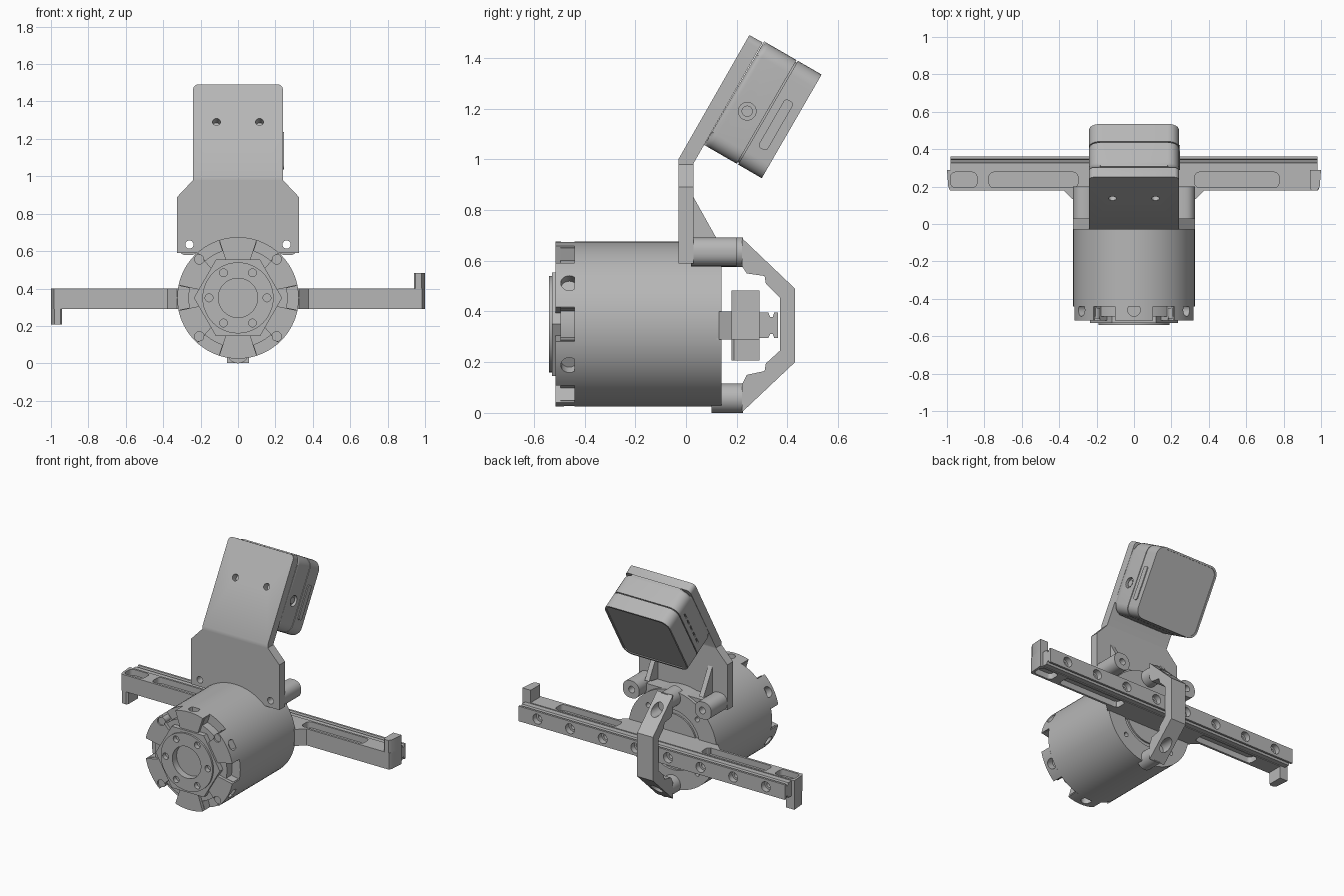
import bpy, bmesh, math
from mathutils import Matrix, Vector

if "Cube" in bpy.data.objects:
    bpy.data.objects.remove(bpy.data.objects["Cube"], do_unlink=True)

grey = bpy.data.materials.new("machined_grey")
grey.use_nodes = True
TONE = (0.47, 0.47, 0.47, 1)
grey.diffuse_color = TONE
grey.node_tree.nodes["Principled BSDF"].inputs["Base Color"].default_value = TONE

AXIS_Z = 0.35          # height of the motor axis
BAR_Z = 0.345          # height of the cross bar
parts = []


def circle(r, cx=0.0, cy=0.0, n=32, start=0.0):
    return [(cx + r * math.cos(start + 2 * math.pi * i / n),
             cy + r * math.sin(start + 2 * math.pi * i / n)) for i in range(n)]


def rect(x0, x1, y0, y1, r=0.0, n=6):
    if not r:
        return [(x0, y0), (x1, y0), (x1, y1), (x0, y1)]
    pts = []
    corners = [(x1 - r, y1 - r), (x0 + r, y1 - r), (x0 + r, y0 + r), (x1 - r, y0 + r)]
    for q, (cx, cy) in enumerate(corners):
        for i in range(n + 1):
            a = (q + i / n) * math.pi / 2
            pts.append((cx + r * math.cos(a), cy + r * math.sin(a)))
    return pts


def sector(r0, r1, mid, half, n=10):
    angles = [mid - half + 2 * half * i / n for i in range(n + 1)]
    ring = lambda r, seq: [(r * math.cos(a), AXIS_Z + r * math.sin(a)) for a in seq]
    return ring(r1, angles) + ring(r0, reversed(angles))


def prism(name, pts, axis, lo, hi, matrix=None, bevel=None, width=0.0, segs=4):
    """Extrude a 2D outline along an axis; bevel is a rule that picks edges."""
    place = {"x": lambda p, d: (d, p[0], p[1]),
             "y": lambda p, d: (p[0], d, p[1]),
             "z": lambda p, d: (p[0], p[1], d)}[axis]
    bm = bmesh.new()
    a = [bm.verts.new(place(p, lo)) for p in pts]
    b = [bm.verts.new(place(p, hi)) for p in pts]
    bm.faces.new(a)
    bm.faces.new(b)
    for i in range(len(pts)):
        j = (i + 1) % len(pts)
        bm.faces.new((a[i], a[j], b[j], b[i]))
    if bevel:
        edges = [e for e in bm.edges if all(bevel(v.co) for v in e.verts)]
        bmesh.ops.bevel(bm, geom=edges, offset=width, segments=segs, profile=0.5, affect="EDGES")
    bmesh.ops.recalc_face_normals(bm, faces=bm.faces)
    if matrix:
        bm.transform(matrix)
    me = bpy.data.meshes.new(name)
    bm.to_mesh(me)
    bm.free()
    me.materials.append(grey)
    ob = bpy.data.objects.new(name, me)
    bpy.context.collection.objects.link(ob)
    parts.append(ob)
    return ob


def cut(target, cutters):
    for c in cutters:
        c.hide_render = True
        mod = target.modifiers.new("cut", "BOOLEAN")
        mod.operation, mod.solver, mod.object = "DIFFERENCE", "EXACT", c
    deps = bpy.context.evaluated_depsgraph_get()
    mesh = bpy.data.meshes.new_from_object(target.evaluated_get(deps))
    target.modifiers.clear()
    target.data = mesh
    for c in cutters:
        parts.remove(c)
        bpy.data.objects.remove(c, do_unlink=True)


def hole_y(x, z, r, lo, hi, matrix=None):
    return prism("hole", circle(r, x, z, 20), "y", lo, hi, matrix)


# Motor housing with a stepped rear face
housing = prism("motor_housing", circle(0.325, 0, AXIS_Z, 72), "y", -0.44, 0.14)
rear_holes = [hole_y(0.255 * math.cos(a), AXIS_Z + 0.255 * math.sin(a), 0.016, 0.1, 0.2)
              for a in [math.radians(45 + 90 * k) for k in range(4)]]
cut(housing, rear_holes + [prism("recess", circle(0.2, 0, AXIS_Z, 48), "y", 0.125, 0.2)])
prism("rear_bearing", circle(0.17, 0, AXIS_Z, 48), "y", 0.1, 0.135)

# Front cap: recessed core, raised sectors with radial screw holes
core = prism("front_cap_core", circle(0.318, 0, AXIS_Z, 72), "y", -0.495, -0.435)
gaps, screws, bores = [], [], []
for k in range(6):
    mid = math.radians(60 * k)
    gaps.append(prism("gap", sector(0.265, 0.4, mid, math.radians(11.5)), "y", -0.6, -0.44))
for k in range(4):
    a = math.radians(45 + 90 * k)
    screws.append((0.292 * math.cos(a), AXIS_Z + 0.292 * math.sin(a)))
for k in range(6):
    turn = Matrix.Translation((0, -0.46, AXIS_Z)) @ Matrix.Rotation(math.radians(60 * k), 4, "Y")
    bores.append(prism("bore", circle(0.035, 0, 0, 20), "z", 0.27, 0.4, turn))
cut(core, gaps + bores)
for k in range(6):
    mid = math.radians(30 + 60 * k)
    block = prism("front_cap_sector", sector(0.2, 0.325, mid, math.radians(18)), "y", -0.515, -0.438)
    turn = Matrix.Translation((0, -0.46, AXIS_Z)) @ Matrix.Rotation(math.pi / 2 - mid, 4, "Y")
    cutters = [prism("bore", circle(0.034, 0, 0, 20), "z", 0.28, 0.4, turn)]
    cutters += [hole_y(x, z, 0.026, -0.6, -0.48) for x, z in screws]
    cut(block, cutters)
for x, z in screws:
    prism("cap_screw", circle(0.026, x, z, 20), "y", -0.505, -0.45)

# Output hub: hexagonal flange, round face, bolt circle and bore
hexagon = prism("hub_hex_flange", circle(0.236, 0, AXIS_Z, 6), "y", -0.528, -0.45)
hub = prism("hub_face", circle(0.19, 0, AXIS_Z, 48), "y", -0.54, -0.46)
for ob in (hexagon, hub):
    cutters = [prism("bore", circle(0.105, 0, AXIS_Z, 40), "y", -0.6, -0.455)]
    cutters += [hole_y(0.155 * math.cos(k * math.pi / 3), AXIS_Z + 0.155 * math.sin(k * math.pi / 3),
                       0.021, -0.6, -0.51) for k in range(6)]
    cut(ob, cutters)

# Bracket: shouldered lower plate, tilted upper plate
outline = [(-0.325, 0.59), (0.325, 0.59), (0.325, 0.89), (0.24, 0.98), (-0.24, 0.98), (-0.325, 0.89)]
lower = prism("bracket_lower_plate", outline, "y", -0.03, 0.03)
tilt = Matrix.Translation((0, -0.03, 1.0)) @ Matrix.Rotation(math.radians(-30), 4, "X")
bend = [(-0.03, 0.975), (-0.03, 1.0), (0.25, 1.49), (0.302, 1.461), (0.03, 0.985), (0.03, 0.975)]
upper = prism("bracket_upper_plate", bend, "x", -0.24, 0.24,
              bevel=lambda c: c.z > 1.4, width=0.0)
# Rounded top corners of the tilted plate
cut(upper, [prism("trim", [(s * 0.21 + s * 0.03 * math.sin(t), 0.536 + 0.03 * math.cos(t))
                           for t in [i * math.pi / 12 for i in range(7)]] + [(s * 0.3, 0.536), (s * 0.3, 0.62), (s * 0.21, 0.62)],
                  "y", -0.1, 0.2, tilt) for s in (-1, 1)])
cut(upper, [hole_y(s * 0.115, 0.335, 0.021, -0.1, 0.045, tilt) for s in (-1, 1)])
prism("bracket_saddle", rect(-0.22, 0.22, 0.59, 0.66), "y", 0.0, 0.12)
cut(lower, [hole_y(s * 0.26, 0.635, 0.022, -0.1, 0.1) for s in (-1, 1)])
for s in (-1, 1):
    lug = prism("bracket_lug", rect(s * 0.265 - 0.06, s * 0.265 + 0.06, 0.578, 0.692, 0.05), "y", 0.02, 0.2)
    cut(lug, [hole_y(s * 0.26, 0.635, 0.022, -0.1, 0.3)])
    prism("bracket_rib", [(0.02, 0.87), (0.03, 0.85), (0.125, 0.68), (0.02, 0.66)], "x",
          s * 0.2 - 0.016, s * 0.2 + 0.016)

# Camera: two rounded shells with a seam, back panel, side port and slits
camera_front = prism("camera_front_shell", rect(-0.24, 0.24, 0.1, 0.572, 0.06), "y", 0.06, 0.208, tilt,
                     lambda c: c.y < 0.07, 0.025)
prism("camera_seam", rect(-0.232, 0.232, 0.108, 0.564, 0.055), "y", 0.2, 0.22, tilt)
camera_back = prism("camera_back_shell", rect(-0.24, 0.24, 0.1, 0.572, 0.06), "y", 0.214, 0.322, tilt)
cut(camera_back, [prism("panel", rect(-0.228, 0.228, 0.112, 0.56, 0.05), "y", 0.316, 0.4, tilt)])
cut(camera_front, [prism("port", circle(0.035, 0.14, 0.3, 24), "x", 0.22, 0.3, tilt)]
    + [prism("slit", rect(0.165, 0.175, z, z + 0.04), "x", -0.3, -0.23, tilt)
       for z in (0.2, 0.26, 0.32, 0.38, 0.44)])
prism("camera_port_ring", circle(0.022, 0.14, 0.3, 24), "x", 0.2, 0.232, tilt)
prism("camera_side_button", rect(0.245, 0.285, 0.2, 0.42, 0.015), "x", 0.23, 0.246, tilt)

# Cross bar: pocketed arms, opposite end hooks, centre mount
ends = rect(-1, 1, 0.18, 0.29)
arm = prism("cross_arm", ends, "z", 0.29, 0.4,
            bevel=lambda c: False)
cutters = []
for s, z0, z1 in ((1, 0.36, 0.5), (-1, 0.2, 0.33)):
    for x0, x1 in ((-0.775, -0.3), (0.325, 0.775), (-0.98, -0.84)):
        lo, hi = sorted((s * x0, s * x1))
        cutters.append(prism("pocket", rect(lo, hi, 0.195, 0.277, 0.025), "z", z0, z1))
for s in (-1, 1):
    cutters.append(prism("end_trim", [(s * 0.98, 0.17), (s * 1.1, 0.17), (s * 1.1, 0.29), (s * 1.0, 0.29),
                                      (s * 0.993, 0.2)], "z", 0.1, 0.6))
cut(arm, cutters)
for s in (-1, 1):
    foot = [(s * 0.94, 0.29), (s * 0.94, 0.19), (s * 0.95, 0.18), (s * 0.98, 0.18), (s * 0.993, 0.2), (s, 0.29)]
    lo, hi = sorted((BAR_Z + s * 0.05, BAR_Z + s * 0.138))
    prism("end_hook", foot, "z", lo, hi)
    prism("arm_gusset", [(s * 0.25, 0.125), (s * 0.325, 0.13), (s * 0.38, 0.182), (s * 0.25, 0.2)],
          "z", 0.29, 0.4)
prism("centre_mount", rect(-0.32, 0.32, 0.12, 0.2), "z", 0.29, 0.4)

# Linear rail with side grooves and counterbored holes
half = [(0.285, 0.05), (0.325, 0.05), (0.332, 0.033), (0.342, 0.033), (0.348, 0.05), (0.362, 0.05)]
profile = [(y, BAR_Z + h) for y, h in half] + [(y, BAR_Z - h) for y, h in reversed(half)]
rail = prism("linear_rail", profile, "x", -0.98, 0.98)
cutters = []
for k in range(8):
    x = -0.84 + 0.24 * k
    cutters += [hole_y(x, BAR_Z, 0.033, 0.325, 0.4), hole_y(x, BAR_Z, 0.019, 0.295, 0.4)]
cut(rail, cutters)

# Rear handle: angled strap bolted to round posts
strap = [(0.22, 0.69), (0.43, 0.49), (0.43, 0.2), (0.22, 0.002), (0.22, 0.11), (0.24, 0.15),
         (0.31, 0.165), (0.315, 0.195), (0.37, 0.245), (0.37, 0.455), (0.315, 0.51),
         (0.31, 0.54), (0.24, 0.55), (0.22, 0.58)]
handle = prism("rear_handle", strap, "x", -0.058, 0.058)
cut(handle, [hole_y(0, z, 0.036, 0.24, 0.5) for z in (0.61, 0.085)])
for z in (0.634, 0.058):
    prism("handle_post", circle(0.058, 0, z, 32), "y", 0.1, 0.225)

# Smooth the round walls, keep edges sharp
bpy.ops.object.select_all(action="DESELECT")
for ob in parts:
    ob.select_set(True)
bpy.context.view_layer.objects.active = parts[0]
bpy.ops.object.shade_smooth_by_angle(angle=math.radians(30))
